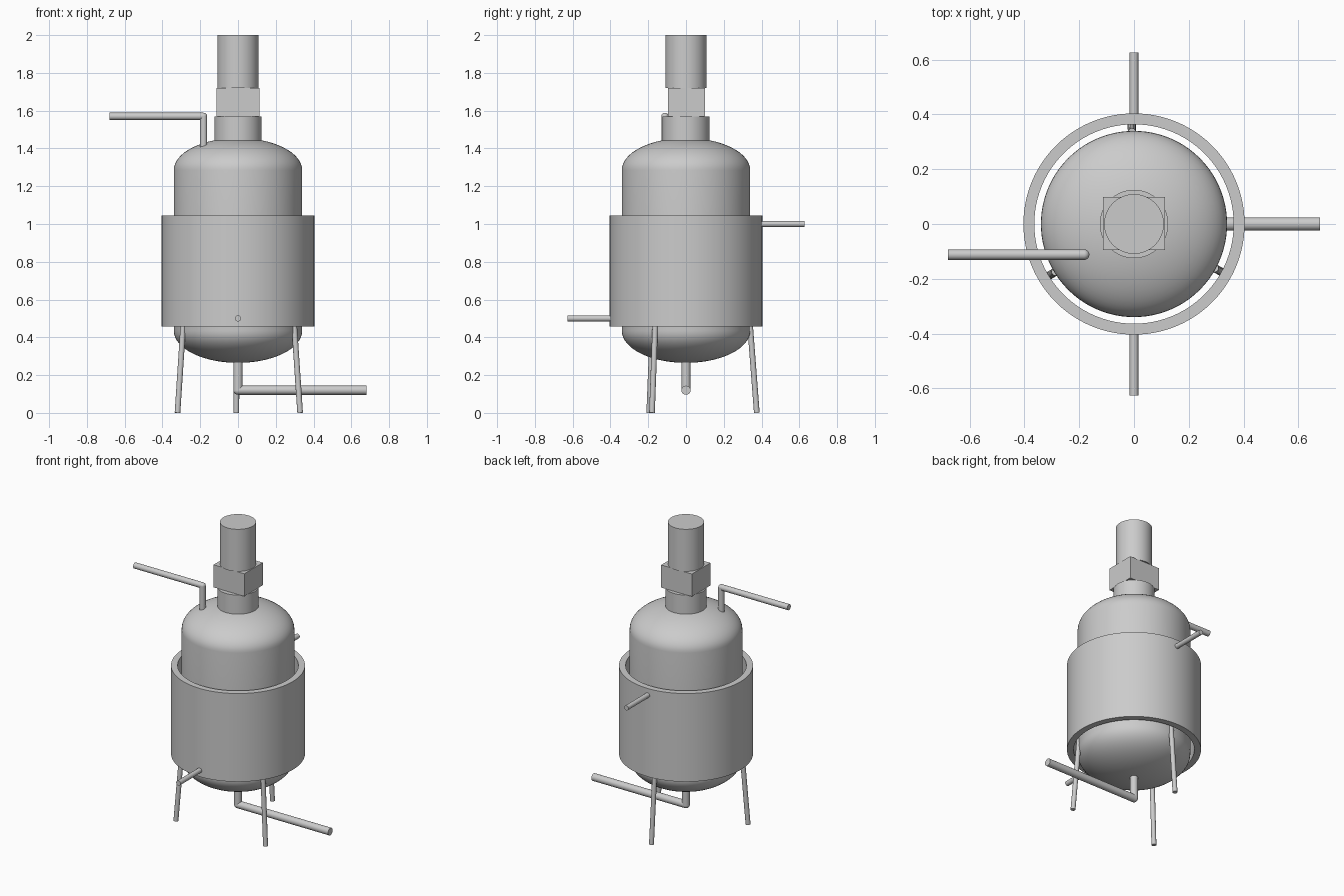
import bpy, math
from mathutils import Vector

if "Cube" in bpy.data.objects:
    bpy.data.objects.remove(bpy.data.objects["Cube"])


def smooth(ob):
    bpy.ops.object.select_all(action='DESELECT')
    ob.select_set(True)
    bpy.context.view_layer.objects.active = ob
    bpy.ops.object.shade_smooth_by_angle(angle=math.radians(35))


def rod(name, a, b, r, sides=32):
    """Cylinder between two points."""
    a, b = Vector(a), Vector(b)
    d = b - a
    bpy.ops.mesh.primitive_cylinder_add(vertices=sides, radius=r, depth=d.length,
                                        location=(a + b) / 2)
    ob = bpy.context.object
    ob.name = name
    ob.rotation_euler = d.to_track_quat('Z', 'Y').to_euler()
    smooth(ob)
    return ob


def lathe(name, profile, n=96, closed=False):
    """Spin an (r, z) profile round z; points with r = 0 become poles."""
    verts, rings, faces = [], [], []
    for r, z in profile:
        k = 1 if r < 1e-6 else n
        rings.append([len(verts) + i % k for i in range(n)])
        verts += [(r * math.cos(math.tau * i / n), r * math.sin(math.tau * i / n), z)
                  for i in range(k)]
    pairs = list(zip(rings, rings[1:]))
    if closed:
        pairs.append((rings[-1], rings[0]))
    for lo, hi in pairs:
        for i in range(n):
            j = (i + 1) % n
            faces.append(list(dict.fromkeys((lo[i], lo[j], hi[j], hi[i]))))
    me = bpy.data.meshes.new(name)
    me.from_pydata(verts, [], faces)
    ob = bpy.data.objects.new(name, me)
    bpy.context.collection.objects.link(ob)
    smooth(ob)
    return ob


def bent_pipe(name, start, corner, end, r):
    """Two straight runs joined by a round elbow."""
    rod(name + "_riser", start, corner, r)
    rod(name + "_run", corner, end, r)
    bpy.ops.mesh.primitive_uv_sphere_add(segments=32, ring_count=16, radius=r, location=corner)
    bpy.context.object.name = name + "_elbow"
    smooth(bpy.context.object)


# vessel with elliptical heads
R, H, STEPS = 0.34, 0.17, 16
arc = [(math.cos(math.pi / 2 * i / STEPS), math.sin(math.pi / 2 * i / STEPS))
       for i in range(STEPS)] + [(0, 1)]
bottom = [(R * c, 0.435 - H * s) for c, s in reversed(arc)]
top = [(R * c, 1.285 + H * s) for c, s in arc]
lathe("vessel", bottom + top)

# open jacket ring
lathe("jacket", [(0.404, 0.458), (0.404, 1.045), (0.364, 1.045), (0.364, 0.458)], closed=True)

# drive: neck, gearbox, motor
rod("drive_neck", (0, 0, 1.44), (0, 0, 1.57), 0.125, 64)
bpy.ops.mesh.primitive_cube_add(size=1, location=(0, 0.002, 1.645))
gearbox = bpy.context.object
gearbox.name = "gearbox"
gearbox.scale = (0.226, 0.195, 0.15)
rod("motor", (0, 0, 1.72), (0, 0, 2.0), 0.109, 64)

# splayed legs
for k in range(3):
    a = math.radians(91.3 + 120 * k)
    c, s = math.cos(a), math.sin(a)
    rod(f"leg_{k + 1}", (0.375 * c, 0.375 * s, 0), (0.335 * c, 0.335 * s, 0.52), 0.015, 16)

# jacket pipes, feed pipe, outlet pipe
rod("jacket_inlet", (0, -0.38, 0.5), (0, -0.627, 0.5), 0.016)
rod("jacket_outlet", (0, 0.38, 1.0), (0, 0.627, 1.0), 0.016)
bent_pipe("feed_pipe", (-0.182, -0.112, 1.39), (-0.182, -0.112, 1.57), (-0.68, -0.112, 1.57), 0.019)
bent_pipe("outlet_pipe", (0, 0, 0.29), (0, 0, 0.12), (0.68, 0, 0.12), 0.024)
